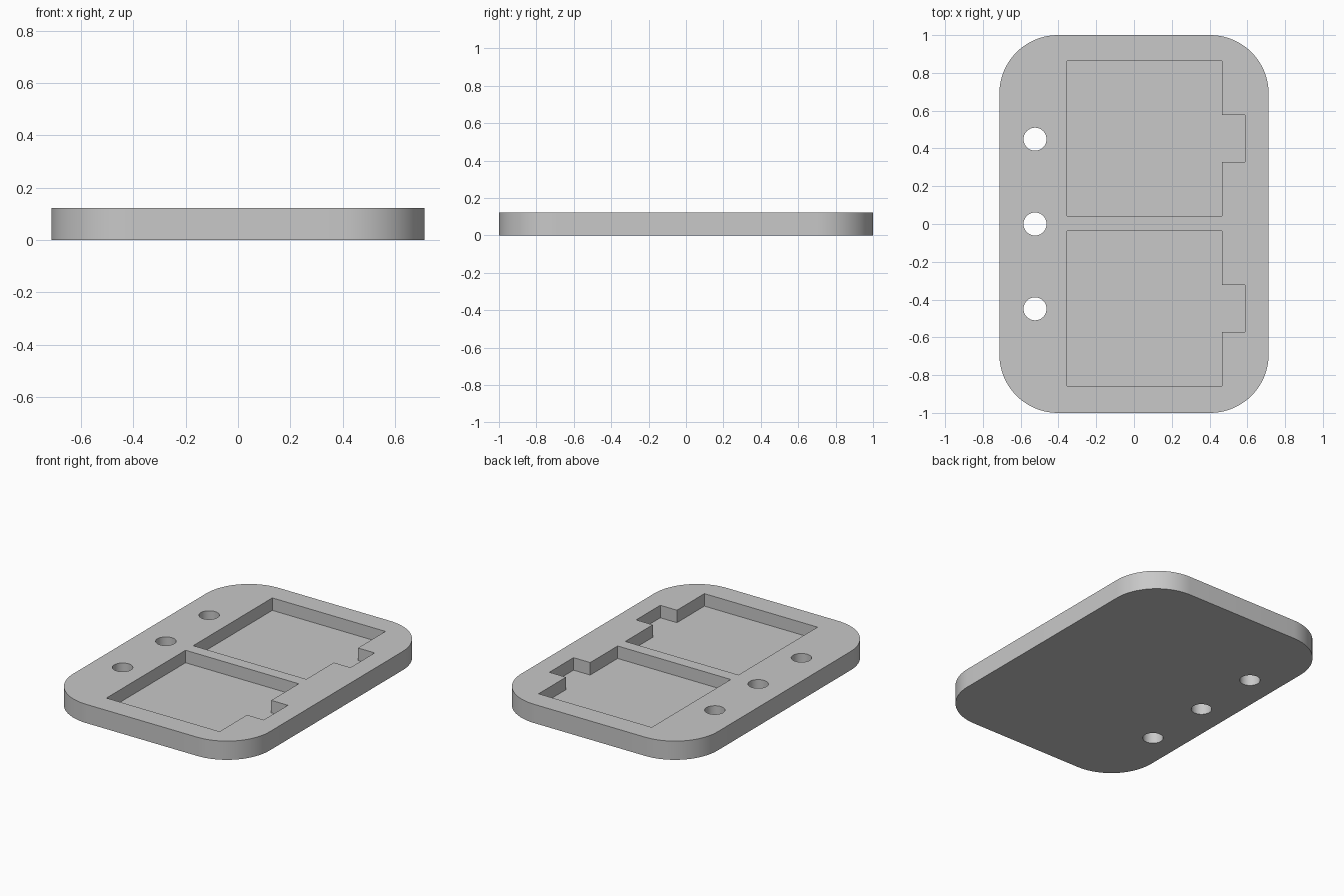
import bpy
import bmesh
from math import cos, sin, pi, radians

cube = bpy.data.objects.get("Cube")
if cube:
    bpy.data.objects.remove(cube, do_unlink=True)

HALF_X, HALF_Y, HEIGHT = 0.713, 1.0, 0.123
CORNER = 0.31
FLOOR = 0.041

grey = bpy.data.materials.new("plain grey")
grey.use_nodes = True
colour = (0.58, 0.58, 0.58, 1)
grey.diffuse_color = colour
grey.node_tree.nodes["Principled BSDF"].inputs["Base Color"].default_value = colour


def arc(cx, cy, radius, start, end, steps):
    angles = [start + (end - start) * i / steps for i in range(steps + 1)]
    return [(cx + radius * cos(a), cy + radius * sin(a)) for a in angles]


def prism(name, outline, bottom, top):
    """Extrude a counter-clockwise outline upwards into a closed solid."""
    bm = bmesh.new()
    base = bm.faces.new([bm.verts.new((x, y, bottom)) for x, y in outline])
    extruded = bmesh.ops.extrude_face_region(bm, geom=[base], use_keep_orig=True)
    raised = [g for g in extruded["geom"] if isinstance(g, bmesh.types.BMVert)]
    bmesh.ops.translate(bm, verts=raised, vec=(0, 0, top - bottom))
    bmesh.ops.recalc_face_normals(bm, faces=bm.faces)
    mesh = bpy.data.meshes.new(name)
    bm.to_mesh(mesh)
    bm.free()
    mesh.materials.append(grey)
    obj = bpy.data.objects.new(name, mesh)
    bpy.context.collection.objects.link(obj)
    return obj


def carve(target, cutter):
    """Subtract the cutter from the target, then discard the cutter."""
    cutter.hide_render = True
    mod = target.modifiers.new("carve", "BOOLEAN")
    mod.operation = "DIFFERENCE"
    mod.solver = "EXACT"
    mod.object = cutter
    bpy.ops.object.modifier_apply(modifier=mod.name)
    bpy.data.objects.remove(cutter, do_unlink=True)


# Rounded plate
outline = []
for i, (sx, sy) in enumerate([(1, 1), (-1, 1), (-1, -1), (1, -1)]):
    outline += arc(sx * (HALF_X - CORNER), sy * (HALF_Y - CORNER), CORNER,
                   i * pi / 2, (i + 1) * pi / 2, 20)
plate = prism("rounded_plate", outline, 0, HEIGHT)
bpy.ops.object.select_all(action="DESELECT")
plate.select_set(True)
bpy.context.view_layer.objects.active = plate

# Two square pockets, each with a notch on the left side
pocket = [(-0.355, 0.042), (0.467, 0.042), (0.467, 0.327), (0.588, 0.327),
          (0.588, 0.578), (0.467, 0.578), (0.467, 0.863), (-0.355, 0.863)]
for shift in (0, -0.9):
    carve(plate, prism("pocket_cutter", [(x, y + shift) for x, y in pocket],
                       FLOOR, HEIGHT + 0.1))

# Row of three through holes
for y in (-0.449, 0, 0.449):
    circle = arc(-0.524, y, 0.061, 0, 2 * pi, 40)[:-1]
    carve(plate, prism("hole_cutter", circle, -0.1, HEIGHT + 0.1))

bpy.ops.object.shade_smooth_by_angle(angle=radians(30))
